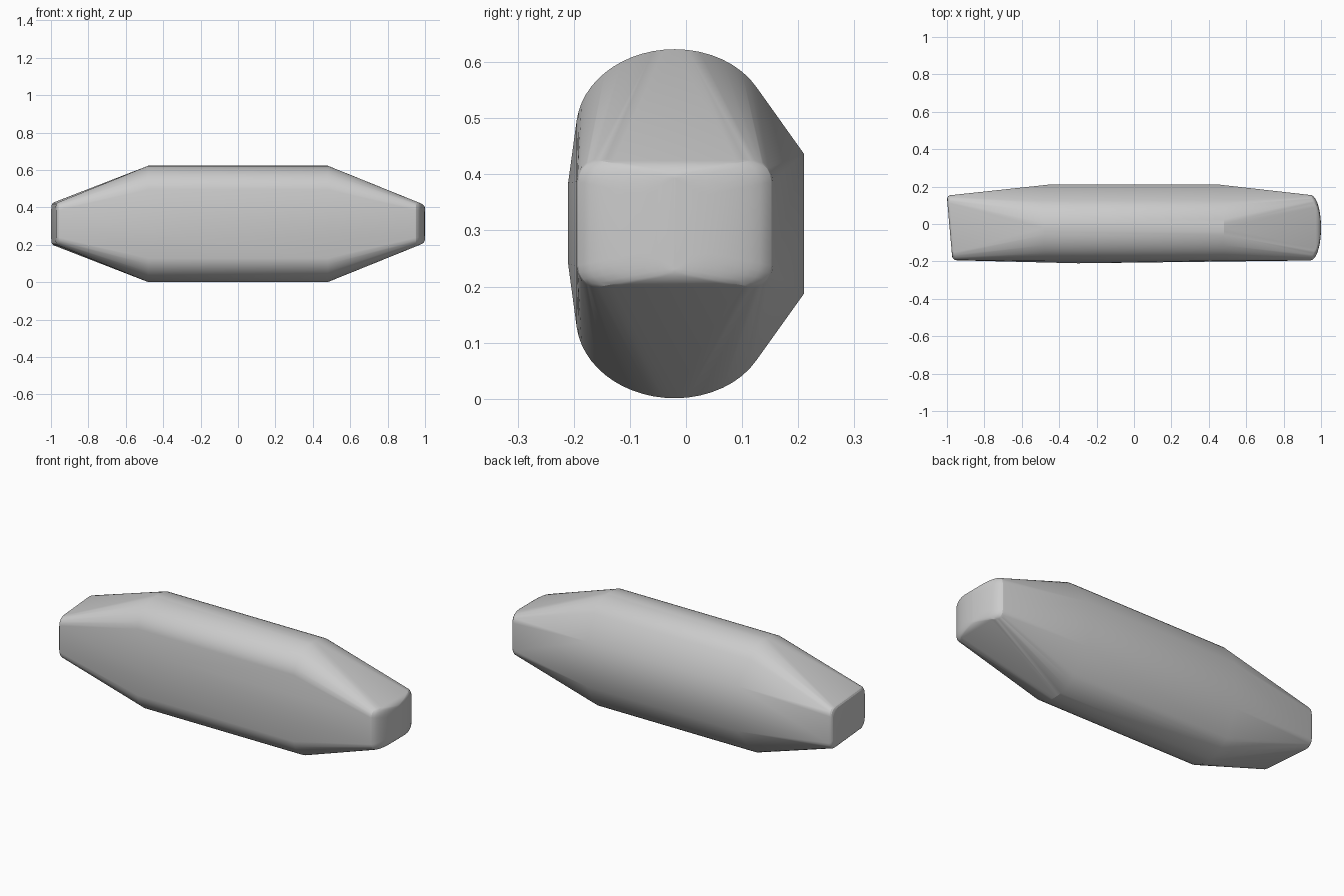
import bpy, bmesh
from math import sin, cos, radians

if "Cube" in bpy.data.objects:
    bpy.data.objects.remove(bpy.data.objects["Cube"])

ZC = 0.312   # mid height
YC = -0.02   # axis of the rounded section

def arc(cy, cz, a, b, t0, t1, n):
    ts = [radians(t0 + (t1 - t0) * i / n) for i in range(n + 1)]
    return [(cy + a * cos(t), cz + b * sin(t)) for t in ts]

def rounded_rect(hy, hz, r, n=5):
    r = min(r, hy, hz)
    pts = []
    for k, (sy, sz) in enumerate([(1, 1), (-1, 1), (-1, -1), (1, -1)]):
        pts += arc(YC + sy * (hy - r), ZC + sz * (hz - r), r, r, 90 * k, 90 * k + 90, n)
    return pts

points = []

# Middle prism: rounded top and bottom, faceted back
half = arc(YC, 0.495, 0.165, 0.128, 28, 90, 8) + arc(YC, 0.48, 0.176, 0.143, 90, 180, 14)
for x in (-0.48, 0.48):
    for y, z in half:
        points += [(x, y, z), (x, y, 2 * ZC - z)]
for x in (-0.46, 0.46):
    points += [(x, 0.21, 0.437), (x, 0.21, 0.187)]

# Slight ridge on the front
points += [(-0.3, -0.21, 0.24), (-0.3, -0.21, 0.385)]

# Right end: bulging rounded cap
for i in range(10):
    p = radians(10 * i)
    ring = rounded_rect(0.174 * cos(p) + 0.001, 0.117 - 0.035 * (1 - cos(p)), 0.042)
    points += [(0.943 + 0.057 * sin(p), y, z) for y, z in ring]

# Left end: slanted flat cap with a soft rim
for i in range(5):
    p = radians(22.5 * i)
    inset = 0.022 * (1 - cos(p))
    ring = rounded_rect(0.174 - inset, 0.117 - inset, 0.042)
    points += [(-0.964 - 0.022 * sin(p) - 0.088 * (y - YC), y, z) for y, z in ring]

# Skin everything with a convex hull
bm = bmesh.new()
for p in points:
    bm.verts.new(p)
res = bmesh.ops.convex_hull(bm, input=bm.verts[:])
loose = [v for v in bm.verts if not v.link_faces]
bmesh.ops.delete(bm, geom=loose, context='VERTS')
bmesh.ops.recalc_face_normals(bm, faces=bm.faces[:])
bmesh.ops.dissolve_limit(bm, angle_limit=radians(0.5), verts=bm.verts[:], edges=bm.edges[:])
mesh = bpy.data.meshes.new("body")
bm.to_mesh(mesh)
bm.free()
body = bpy.data.objects.new("body", mesh)
bpy.context.collection.objects.link(body)
bpy.context.view_layer.objects.active = body
body.select_set(True)
bpy.ops.object.shade_smooth_by_angle(angle=radians(20))
